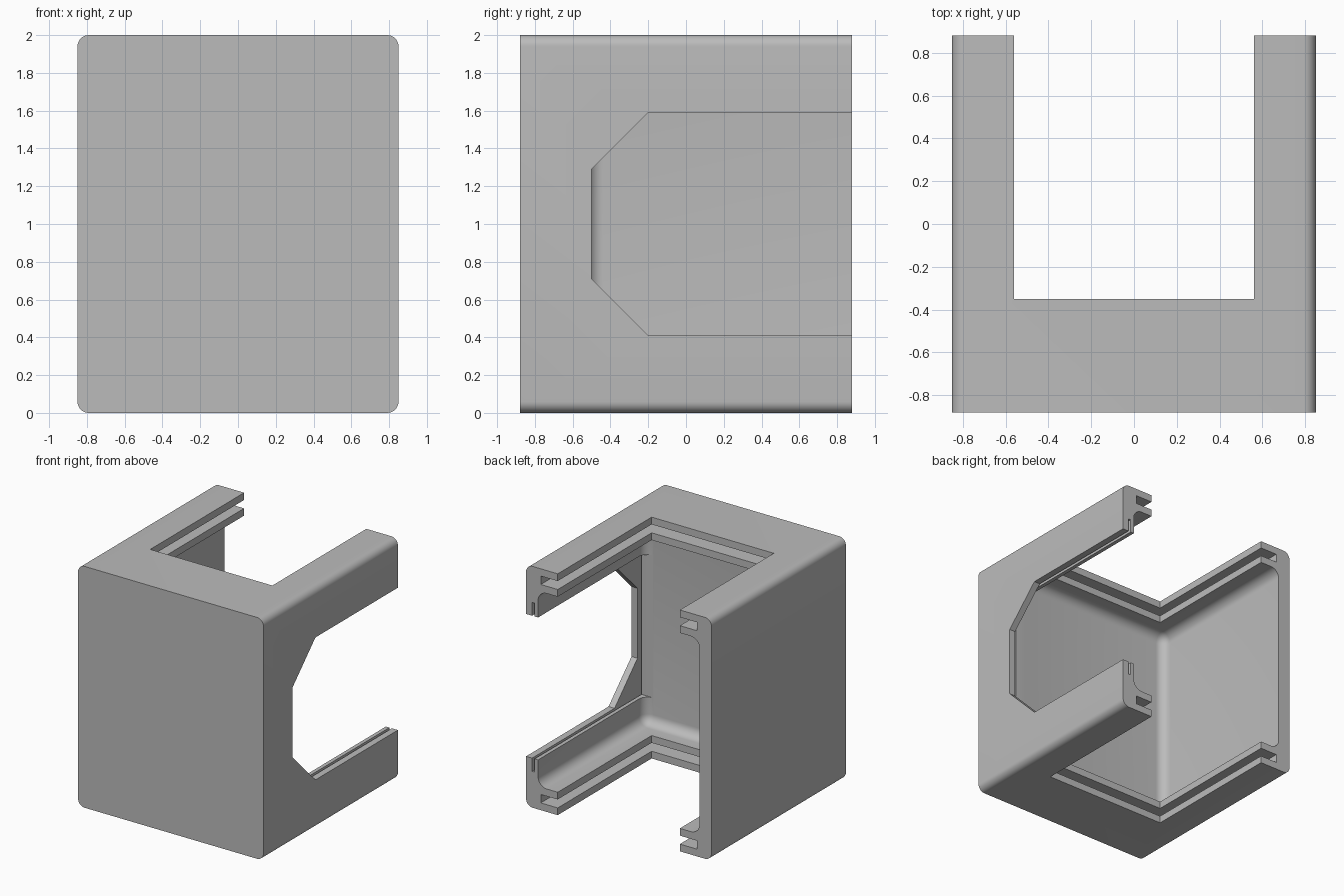
import bpy, bmesh
from mathutils import Vector

cube = bpy.data.objects.get("Cube")
if cube:
    bpy.data.objects.remove(cube, do_unlink=True)

W, D, H = 0.85, 0.88, 2.0      # half width, half depth, height
BACK = D + 0.2                 # cutters run out past the open back

grey = bpy.data.materials.new("plain_grey")
grey.use_nodes = True
grey.diffuse_color = (0.5, 0.5, 0.5, 1)
grey.node_tree.nodes["Principled BSDF"].inputs["Base Color"].default_value = (0.5, 0.5, 0.5, 1)


def finish(name, bm):
    bmesh.ops.recalc_face_normals(bm, faces=bm.faces)
    mesh = bpy.data.meshes.new(name)
    bm.to_mesh(mesh)
    bm.free()
    mesh.materials.append(grey)
    obj = bpy.data.objects.new(name, mesh)
    bpy.context.collection.objects.link(obj)
    return obj


def box(name, x, y, z, radius=0, along_y=False):
    """Box between three (low, high) pairs, with optional rounded edges."""
    bm = bmesh.new()
    bmesh.ops.create_cube(bm, size=1)
    for v in bm.verts:
        v.co = Vector([r[0] if c < 0 else r[1] for c, r in zip(v.co, (x, y, z))])
    if radius:
        edges = [e for e in bm.edges if not along_y
                 or abs(e.verts[0].co.y - e.verts[1].co.y) > 0.1]
        bmesh.ops.bevel(bm, geom=edges, offset=radius, segments=8,
                        profile=0.5, affect='EDGES')
    return finish(name, bm)


def prism(name, outline, x0, x1):
    """Outline in (y, z), extruded along x."""
    bm = bmesh.new()
    face = bm.faces.new([bm.verts.new((x0, y, z)) for y, z in outline])
    new = bmesh.ops.extrude_face_region(bm, geom=[face])["geom"]
    bmesh.ops.translate(bm, vec=(x1 - x0, 0, 0),
                        verts=[g for g in new if isinstance(g, bmesh.types.BMVert)])
    return finish(name, bm)


# Outer body, rounded only along its depth
housing = box("housing", (-W, W), (-D, D), (0, H), 0.06, True)

cutters = [
    # Rounded inner cavity, open at the back
    box("cavity_cutter", (-0.74, 0.74), (-0.52, BACK), (0.19, H - 0.19), 0.08),
    # Opening through top and bottom
    box("opening_cutter", (-0.56, 0.56), (-0.35, BACK), (-0.1, H + 0.1)),
    # Panel groove inside the left wall
    box("groove_cutter", (0.772, 0.795), (-0.6, BACK), (0.3, H - 0.3)),
    # Square window in the inner skin of the left wall
    box("inner_window_cutter", (0.6, 0.78), (-0.519, BACK), (0.41, H - 0.41)),
    # Chamfered window in the outer skin
    prism("outer_window_cutter",
          [(BACK, 0.41), (-0.2, 0.41), (-0.5, 0.71),
           (-0.5, H - 0.71), (-0.2, H - 0.41), (BACK, H - 0.41)], 0.785, W + 0.1),
]
# Slots in the top and bottom rims
for name, low in (("lower", 0.06), ("upper", H - 0.13)):
    cutters.append(box(name + "_slot_cutter", (-0.715, 0.715), (-0.505, BACK), (low, low + 0.07)))

bpy.context.view_layer.objects.active = housing
for cutter in cutters:
    cutter.hide_render = True
    mod = housing.modifiers.new(cutter.name, 'BOOLEAN')
    mod.operation, mod.solver, mod.object = 'DIFFERENCE', 'EXACT', cutter
    bpy.ops.object.modifier_apply(modifier=mod.name)
    bpy.data.objects.remove(cutter, do_unlink=True)

bpy.ops.object.select_all(action='DESELECT')
housing.select_set(True)
bpy.ops.object.shade_smooth_by_angle()
